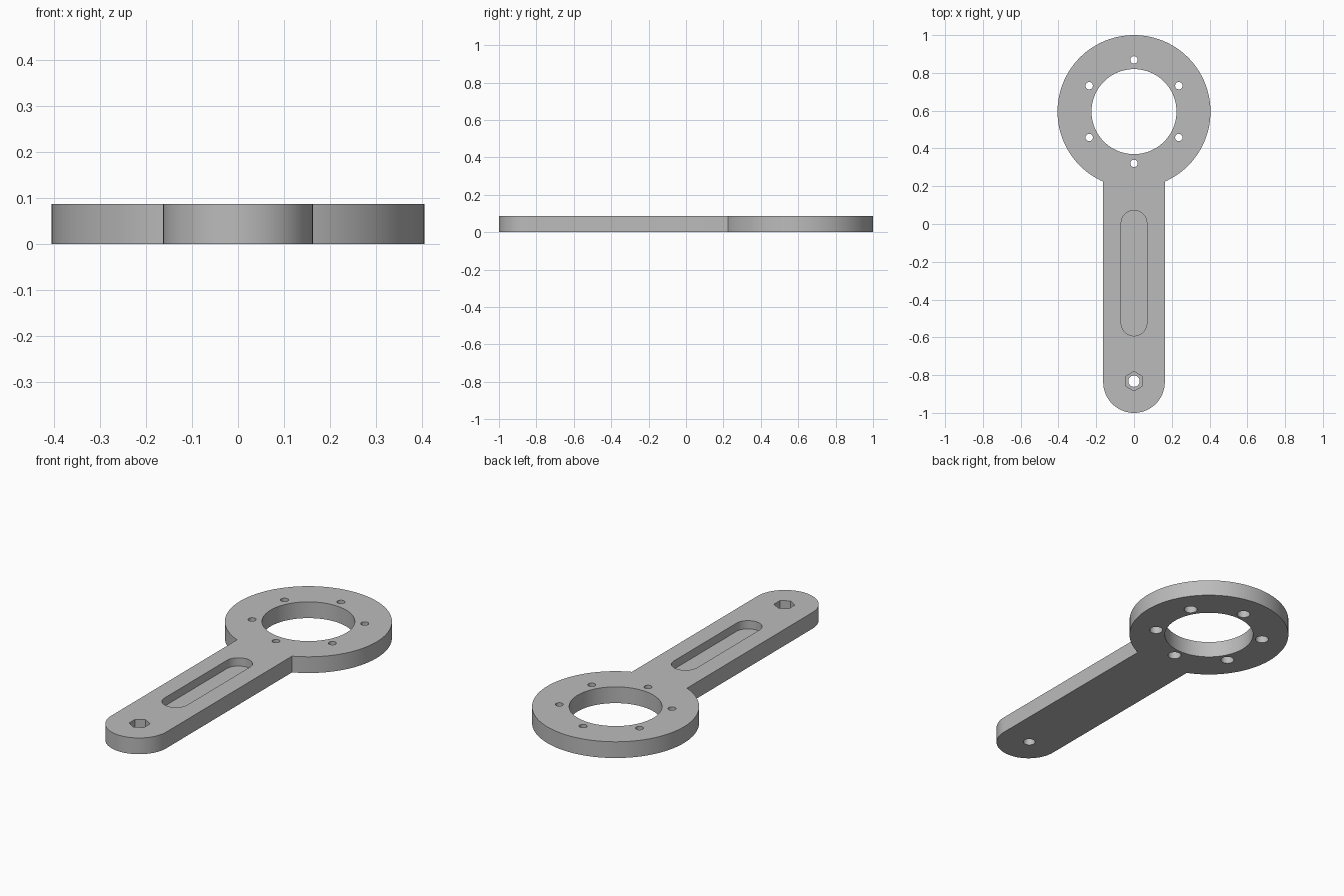
import bpy, bmesh, math
from math import pi, cos, sin

if "Cube" in bpy.data.objects:
    bpy.data.objects.remove(bpy.data.objects["Cube"])

H = 0.087                      # plate thickness
RING_Y, RING_R = 0.595, 0.405  # ring head
BAR_R, TIP_Y = 0.163, -0.837   # handle half width and centre of its round tip

grey = bpy.data.materials.new("grey")
grey.diffuse_color = (0.5, 0.5, 0.5, 1)
grey.use_nodes = True
grey.node_tree.nodes["Principled BSDF"].inputs["Base Color"].default_value = grey.diffuse_color


def arc(cy, r, a0, a1, n):
    return [(r * cos(a0 + (a1 - a0) * i / n), cy + r * sin(a0 + (a1 - a0) * i / n))
            for i in range(n + 1)]


def circle(cx, cy, r, n, turn=0):
    return [(cx + r * cos(turn + 2 * pi * i / n), cy + r * sin(turn + 2 * pi * i / n))
            for i in range(n)]


def prism(name, outline, z0, z1):
    """Extrude a counter-clockwise outline from z0 to z1."""
    bm = bmesh.new()
    face = bm.faces.new([bm.verts.new((x, y, z0)) for x, y in outline])
    top = bmesh.ops.extrude_face_region(bm, geom=[face])["geom"]
    bmesh.ops.translate(bm, vec=(0, 0, z1 - z0),
                        verts=[v for v in top if isinstance(v, bmesh.types.BMVert)])
    bmesh.ops.recalc_face_normals(bm, faces=bm.faces)
    mesh = bpy.data.meshes.new(name)
    bm.to_mesh(mesh)
    bm.free()
    mesh.materials.append(grey)
    ob = bpy.data.objects.new(name, mesh)
    bpy.context.collection.objects.link(ob)
    return ob


# Plate: ring head joined to a straight handle with a round tip
neck = math.asin(BAR_R / RING_R)
outline = (arc(RING_Y, RING_R, -pi / 2 + neck, 1.5 * pi - neck, 112)
           + arc(TIP_Y, BAR_R, pi, 2 * pi, 48))
wrench = prism("ring_handle", outline, 0, H)

# Large opening in the ring
cutters = [prism("ring_opening", circle(0, RING_Y, 0.225, 96), -0.1, 0.2)]

# Six bolt holes, wider on the underside
for i in range(6):
    a = pi / 2 + i * pi / 3
    x, y = 0.274 * cos(a), RING_Y + 0.274 * sin(a)
    cutters.append(prism("bolt_hole", circle(x, y, 0.0195, 32), -0.1, 0.2))
    cutters.append(prism("bolt_counterbore", circle(x, y, 0.033, 32), -0.1, 0.045))

# Rounded recess along the handle
slot = arc(0.004, 0.068, 0, pi, 32) + arc(-0.524, 0.068, pi, 2 * pi, 32)
cutters.append(prism("handle_recess", slot, 0.043, 0.2))

# Hexagonal nut pocket with a through hole
cutters.append(prism("nut_pocket", circle(0, -0.832, 0.051, 6, pi / 2), 0.037, 0.2))
cutters.append(prism("nut_hole", circle(0, -0.832, 0.03, 32), -0.1, 0.2))

# Cut each shape out of the plate
bpy.context.view_layer.objects.active = wrench
for c in cutters:
    mod = wrench.modifiers.new(c.name, 'BOOLEAN')
    mod.operation, mod.solver, mod.object = 'DIFFERENCE', 'EXACT', c
    bpy.ops.object.modifier_apply(modifier=mod.name)
    bpy.data.objects.remove(c)

bpy.ops.object.select_all(action='DESELECT')
wrench.select_set(True)
bpy.ops.object.shade_smooth_by_angle(angle=math.radians(30))
